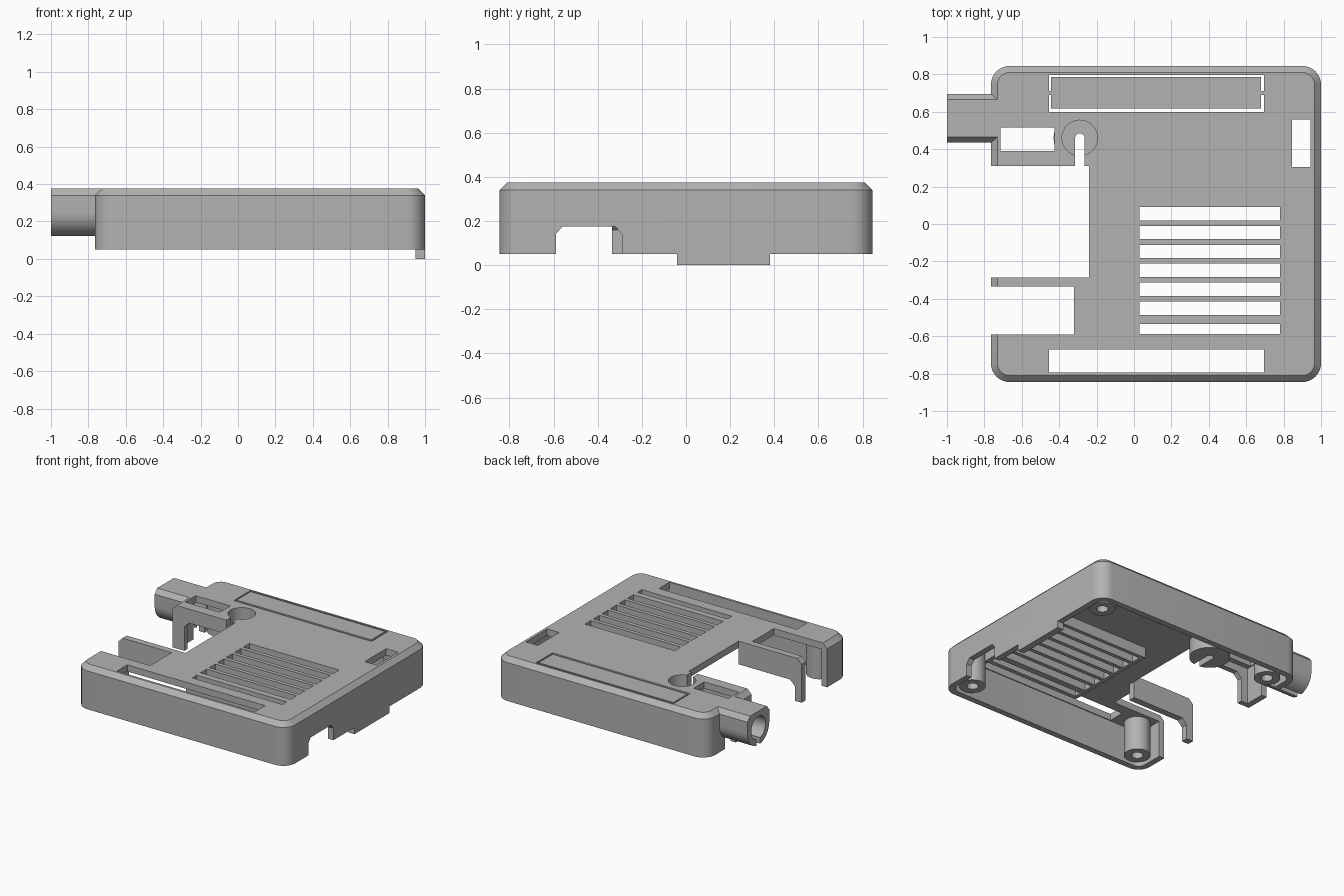
import bpy, bmesh, math
from mathutils import Matrix, Vector

cube = bpy.data.objects.get("Cube")
if cube:
    bpy.data.objects.remove(cube)

grey = bpy.data.materials.new("plain grey")
grey.use_nodes = True
COLOUR = (0.45, 0.45, 0.45, 1)
grey.diffuse_color = COLOUR
grey.node_tree.nodes["Principled BSDF"].inputs["Base Color"].default_value = COLOUR

X0, X1, Y = -0.765, 1.0, 0.845      # outer walls
BASE, CEIL, TOP = 0.05, 0.325, 0.375
WALL, CHAMFER, RADIUS = 0.045, 0.035, 0.1


def finish(name, bm):
    bmesh.ops.recalc_face_normals(bm, faces=bm.faces)
    mesh = bpy.data.meshes.new(name)
    bm.to_mesh(mesh)
    bm.free()
    mesh.materials.append(grey)
    obj = bpy.data.objects.new(name, mesh)
    bpy.context.collection.objects.link(obj)
    return obj


def loft(name, loops):
    """Closed solid through matching loops of points."""
    bm = bmesh.new()
    rings = [[bm.verts.new(p) for p in loop] for loop in loops]
    n = len(rings[0])
    for a, b in zip(rings, rings[1:]):
        for i in range(n):
            j = (i + 1) % n
            bm.faces.new((a[i], a[j], b[j], b[i]))
    bm.faces.new(rings[0])
    bm.faces.new(rings[-1])
    return finish(name, bm)


def box(name, x, y, z):
    ring = [(x[0], y[0]), (x[1], y[0]), (x[1], y[1]), (x[0], y[1])]
    return loft(name, [[(*p, h) for p in ring] for h in z])


def circle(cx, cy, r, start=0, sweep=360, n=40):
    return [(cx + r * math.cos(math.radians(start + sweep * i / n)),
             cy + r * math.sin(math.radians(start + sweep * i / n))) for i in range(n)]


def prism_z(name, outline, z):
    return loft(name, [[(*p, h) for p in outline] for h in z])


def prism_x(name, outline, x):
    return loft(name, [[(d, *p) for p in outline] for d in x])


def prism_y(name, outline, y):
    return loft(name, [[(p[0], d, p[1]) for p in outline] for d in y])


def rounded(inset, z, n=8):
    r = RADIUS - inset
    pts = []
    corners = [(X1, Y, 0), (X0, Y, 90), (X0, -Y, 180), (X1, -Y, 270)]
    for cx, cy, start in corners:
        ox = cx - RADIUS if cx > 0 else cx + RADIUS
        oy = cy - RADIUS if cy > 0 else cy + RADIUS
        for i in range(n + 1):
            a = math.radians(start + 90 * i / n)
            pts.append((ox + r * math.cos(a), oy + r * math.sin(a), z))
    return pts


def cut(obj, cutters):
    """Subtract each cutter from the object and bake the result."""
    for c in cutters:
        c.hide_render = True
        mod = obj.modifiers.new("cut", "BOOLEAN")
        mod.operation, mod.solver, mod.object = "DIFFERENCE", "EXACT", c
    bpy.context.view_layer.update()
    graph = bpy.context.evaluated_depsgraph_get()
    mesh = bpy.data.meshes.new_from_object(obj.evaluated_get(graph))
    obj.modifiers.clear()
    obj.data = mesh


# Cutters
cavity = loft("cavity_cutter", [rounded(WALL, -0.2), rounded(WALL, CEIL)])
slots = [box("vent_cutter", (0.03, 0.78), (y - h, y), (0.1, 0.6))
         for y, h in [(0.092 - 0.1015 * i, 0.072) for i in range(6)] + [(-0.535, 0.053)]]
openings = [
    box("main_port_cutter", (-1.2, -0.24), (-0.285, 0.31), (-0.2, 0.6)),
    box("small_port_cutter", (-1.2, -0.32), (-0.59, -0.335), (-0.2, 0.6)),
    box("front_slot_cutter", (-0.455, 0.695), (-0.793, -0.67), (0.29, 0.6)),
    box("flap_cutter", (-0.455, 0.695), (0.6, 0.797), (0.29, 0.6)),
    box("side_window_cutter", (0.845, 0.945), (0.305, 0.56), (0.29, 0.6)),
    box("left_window_cutter", (-0.713, -0.425), (0.39, 0.515), (0.29, 0.6)),
    box("cable_gap_cutter", (-0.85, -0.7), (0.5, 0.63), (-0.1, 0.25)),
    prism_x("notch_cutter", [(-0.59, -0.1), (-0.59, 0.14), (-0.56, 0.175), (-0.32, 0.175),
                             (-0.29, 0.14), (-0.29, -0.1)], (0.9, 1.2)),
]
recess = prism_z("recess_cutter", circle(-0.29, 0.46, 0.095), (0.25, 0.6))
key_slot = prism_z("key_slot_cutter", circle(-0.29, 0.46, 0.025, 0, 180, 16)
                   + [(-0.315, 0.46), (-0.315, 0.1), (-0.265, 0.1)], (-0.2, 0.7))
bore = prism_x("bore_cutter", circle(0.565, 0.25, 0.085), (-1.2, -0.7))
slit = box("slit_cutter", (-1.2, -0.7), (0.545, 0.585), (0, 0.2))

# Shell with a chamfered top edge
shell = loft("case_shell", [rounded(0, BASE), rounded(0, TOP - CHAMFER), rounded(CHAMFER, TOP)])
cut(shell, [cavity] + slots + openings + [recess, key_slot, bore])
box("bottom_tab", (X1 - 0.05, X1), (-0.04, 0.38), (0, 0.08))

# Vent grille ribs under the roof
grille = box("vent_grille", (0.0, 0.81), (-0.62, 0.12), (0.245, 0.34))
cut(grille, slots)

# Break-out flap with two thin bridges
box("flap", (-0.444, 0.68), (0.618, 0.785), (CEIL, TOP))
for x in (-0.46, 0.675):
    box("flap_bridge", (x, x + 0.025), (0.69, 0.71), (CEIL, TOP - 0.005))

# Port side walls with a hooked outer leg
def port_wall(name, y, leg, low):
    outline = [(X0, BASE), (X0 + leg, BASE), (X0 + leg, low - 0.04), (X0 + leg + 0.04, low),
               (-0.24, low), (-0.24, 0.345), (X0 + 0.02, 0.345), (X0, 0.335)]
    return prism_y(name, outline, y)

port_wall("port_divider", (-0.335, -0.285), 0.055, 0.2)
back_wall = port_wall("port_back_wall", (0.31, 0.35), 0.1, 0.27)
cut(back_wall, [recess, key_slot])

# Recessed button cup
cup = prism_z("button_cup", circle(-0.29, 0.46, 0.14), (0.205, 0.345))
cut(cup, [recess, key_slot])

# Cable tube with a flat chamfered top and a slit below
tube_outline = circle(0.565, 0.25, 0.13, 180, 180, 24) + [
    (0.695, 0.25), (0.695, 0.34), (0.665, TOP), (0.465, TOP), (0.435, 0.34)]
tube = prism_x("cable_tube", tube_outline, (-1.0, -0.725))
cut(tube, [bore, slit])

# Screw posts with blind holes
round_parts = [shell, cup, tube]
for x in (0.85, -0.62):
    for y in (0.675, -0.705):
        post = prism_z("screw_post", circle(x, y, 0.09), (0.07, 0.335))
        hole = prism_z("hole_cutter", circle(x, y, 0.04), (-0.1, 0.28))
        cut(post, [hole])
        round_parts.append(post)

for obj in [o for o in bpy.data.objects if "_cutter" in o.name]:
    bpy.data.objects.remove(obj)

# Smooth the round surfaces, keep the edges crisp
bpy.ops.object.select_all(action="DESELECT")
for obj in round_parts:
    obj.select_set(True)
bpy.context.view_layer.objects.active = shell
bpy.ops.object.shade_smooth_by_angle(angle=math.radians(25))
